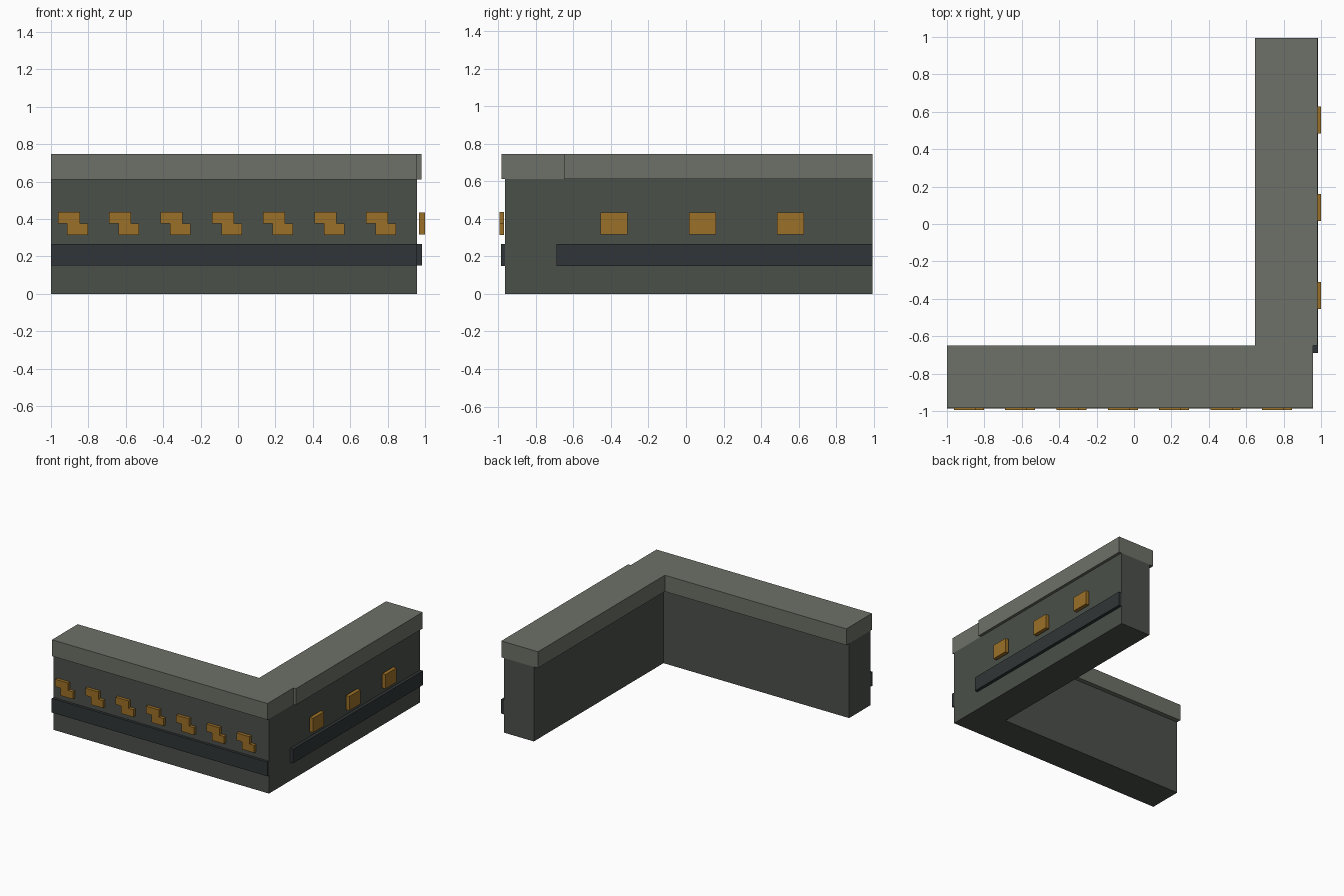
import bpy, bmesh
from mathutils import Vector

if "Cube" in bpy.data.objects:
    bpy.data.objects.remove(bpy.data.objects["Cube"])


def material(name, rgb):
    m = bpy.data.materials.new(name)
    m.diffuse_color = (*rgb, 1)
    m.use_nodes = True
    m.node_tree.nodes["Principled BSDF"].inputs["Base Color"].default_value = m.diffuse_color
    return m


STONE = material("dark_stone", (0.07, 0.08, 0.068))
CAP = material("cap_stone", (0.15, 0.165, 0.135))
BAND = material("band_slate", (0.03, 0.036, 0.038))
GOLD = material("aged_gold", (0.33, 0.16, 0.02))


def prism(name, profile, direction, mat):
    """Extrude a closed planar profile along a direction."""
    bm = bmesh.new()
    face = bm.faces.new([bm.verts.new(p) for p in profile])
    res = bmesh.ops.extrude_face_region(bm, geom=[face], use_keep_orig=True)
    moved = [g for g in res["geom"] if isinstance(g, bmesh.types.BMVert)]
    bmesh.ops.translate(bm, verts=moved, vec=Vector(direction))
    bmesh.ops.recalc_face_normals(bm, faces=bm.faces)
    me = bpy.data.meshes.new(name)
    bm.to_mesh(me)
    bm.free()
    me.materials.append(mat)
    ob = bpy.data.objects.new(name, me)
    bpy.context.collection.objects.link(ob)
    return ob


def box(name, x, y, z, mat):
    base = [(x[0], y[0], z[0]), (x[1], y[0], z[0]), (x[1], y[1], z[0]), (x[0], y[1], z[0])]
    return prism(name, base, (0, 0, z[1] - z[0]), mat)


BACK = 0.995

# L-shaped wall
plan = [(-1, -0.965), (0.957, -0.965), (0.957, BACK), (0.685, BACK), (0.685, -0.687), (-1, -0.687)]
prism("corner_wall", [(x, y, 0) for x, y in plan], (0, 0, 0.612), STONE)

# Overhanging cap, stepping out slightly on the side wing
plan = [(-1, -0.984), (0.957, -0.984), (0.957, -0.65), (0.98, -0.65),
        (0.98, BACK), (0.647, BACK), (0.647, -0.65), (-1, -0.65)]
prism("wall_cap", [(x, y, 0.612) for x, y in plan], (0, 0, 0.134), CAP)

# Raised bands
box("front_band", (-1, 0.957), (-0.987, -0.96), (0.15, 0.266), BAND)
box("side_band", (0.95, 0.983), (-0.69, BACK), (0.15, 0.266), BAND)

# Stepped ornaments along the front
step = [(0, 0.436), (0.117, 0.436), (0.117, 0.376), (0.16, 0.376),
        (0.16, 0.315), (0.05, 0.315), (0.05, 0.376), (0, 0.376)]
for i in range(7):
    x0 = -0.963 + i * 0.2745
    prism(f"front_ornament_{i + 1}", [(x0 + x, -BACK, z) for x, z in step], (0, 0.026, 0), GOLD)

# Block ornaments along the side
for i, yc in enumerate((-0.383, 0.088, 0.557)):
    box(f"side_ornament_{i + 1}", (0.969, 1.0), (yc - 0.072, yc + 0.072), (0.317, 0.434), GOLD)
